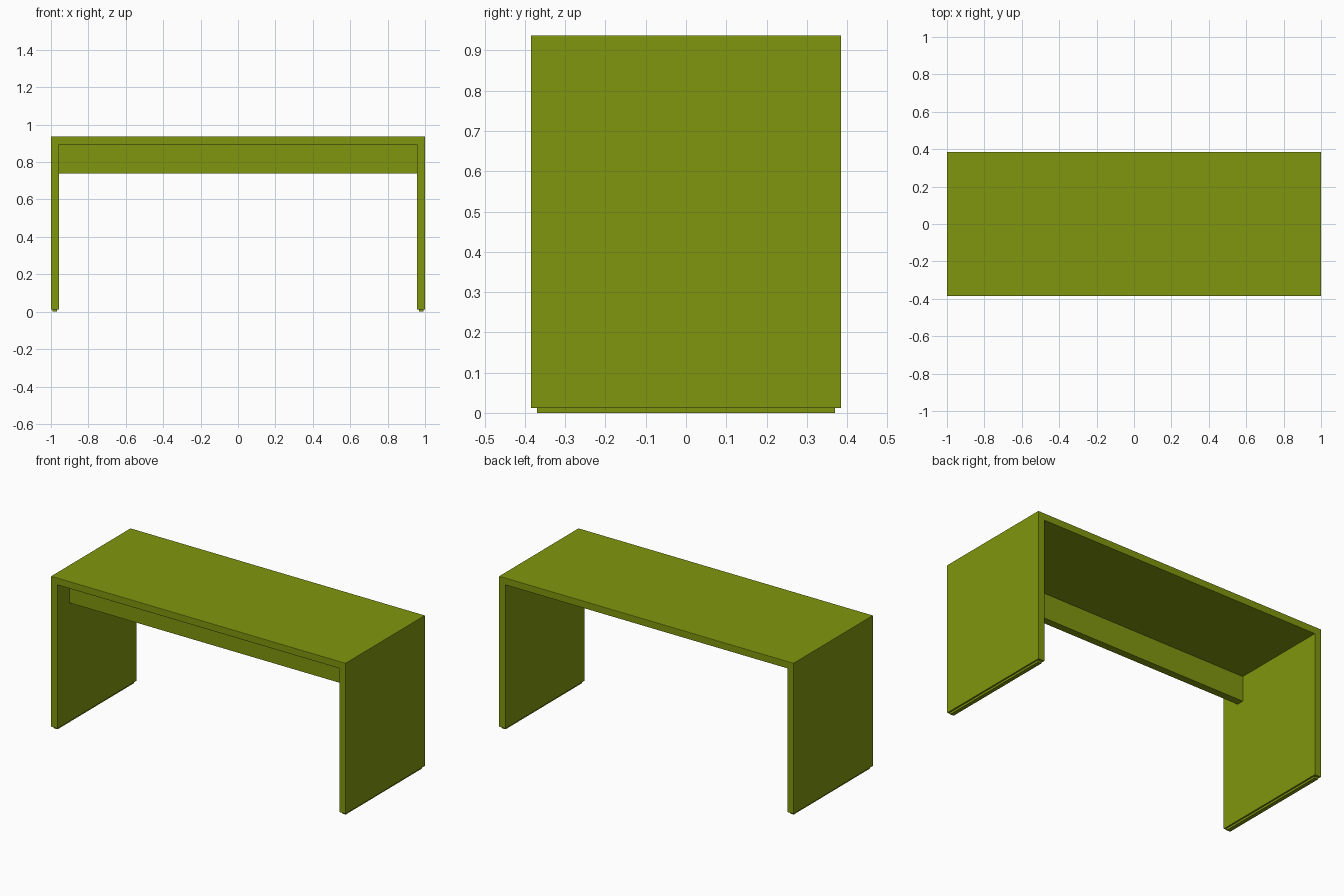
import bpy
import bmesh

cube = bpy.data.objects.get("Cube")
if cube:
    bpy.data.objects.remove(cube, do_unlink=True)

WIDTH, DEPTH, HEIGHT = 2.0, 0.77, 0.937
BOARD = 0.043        # board thickness
FOOT = 0.012         # foot strip height

green = bpy.data.materials.new("olive_green")
green.use_nodes = True
colour = (0.216, 0.305, 0.0044, 1)
green.diffuse_color = colour
green.node_tree.nodes["Principled BSDF"].inputs["Base Color"].default_value = colour


def prism(name, profile, y0, y1, bevel=0.0):
    """Extrude an x-z outline from y0 to y1."""
    bm = bmesh.new()
    face = bm.faces.new([bm.verts.new((x, y0, z)) for x, z in profile])
    out = bmesh.ops.extrude_face_region(bm, geom=[face])
    moved = [v for v in out["geom"] if isinstance(v, bmesh.types.BMVert)]
    bmesh.ops.translate(bm, verts=moved, vec=(0, y1 - y0, 0))
    bmesh.ops.recalc_face_normals(bm, faces=bm.faces)
    mesh = bpy.data.meshes.new(name)
    bm.to_mesh(mesh)
    bm.free()
    mesh.materials.append(green)
    obj = bpy.data.objects.new(name, mesh)
    bpy.context.collection.objects.link(obj)
    if bevel:
        mod = obj.modifiers.new("soft_edges", "BEVEL")
        mod.width = bevel
        mod.segments = 2
    return obj


def rect(x0, x1, z0, z1):
    return [(x0, z0), (x1, z0), (x1, z1), (x0, z1)]


# Top and side panels as one continuous U-shaped board
out_x, in_x, under = WIDTH / 2, WIDTH / 2 - BOARD, HEIGHT - BOARD
half = [(in_x, under), (in_x, FOOT), (out_x, FOOT), (out_x, HEIGHT)]
outline = half + [(-x, z) for x, z in reversed(half)]
prism("desk_frame", outline, -DEPTH / 2, DEPTH / 2, bevel=0.002)

# Apron under the top, set back from the front
prism("apron", rect(-in_x, in_x, 0.74, under), -0.268, -0.223)

# Inset foot strips below the side panels
for side, name in ((-1, "right_foot_strip"), (1, "left_foot_strip")):
    x = side * (out_x - BOARD / 2)
    prism(name, rect(x - 0.012, x + 0.012, 0, FOOT), -0.37, 0.37)
